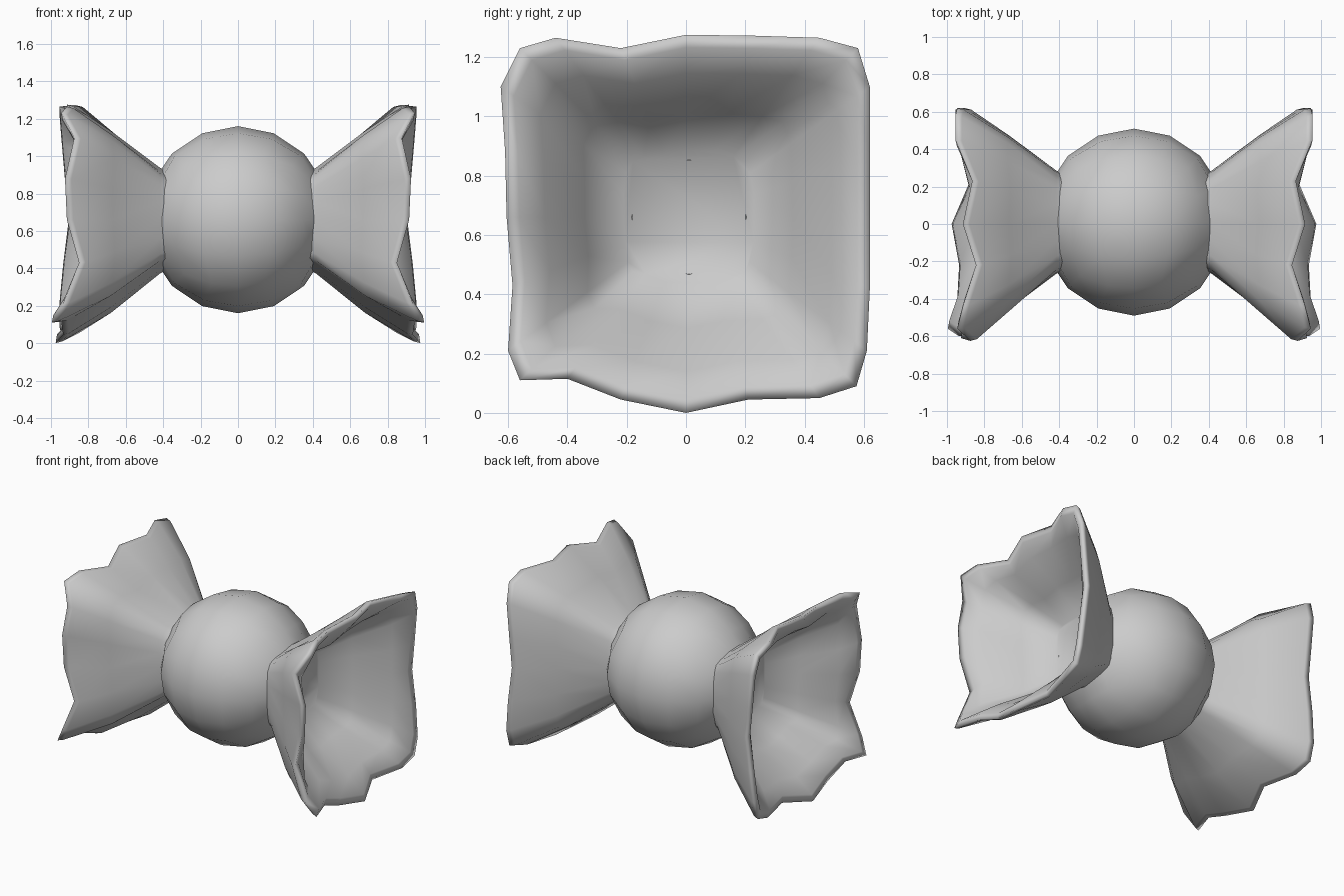
import bpy, bmesh, math
from mathutils import Vector

if "Cube" in bpy.data.objects:
    bpy.data.objects.remove(bpy.data.objects["Cube"])

CENTRE = Vector((0, 0.01, 0.66))


def finish(name, bm, angle):
    bmesh.ops.recalc_face_normals(bm, faces=bm.faces)
    me = bpy.data.meshes.new(name)
    bm.to_mesh(me)
    bm.free()
    for p in me.polygons:
        p.use_smooth = True
    me.set_sharp_from_angle(angle=math.radians(angle))
    ob = bpy.data.objects.new(name, me)
    bpy.context.collection.objects.link(ob)
    return ob


# round sweet: cube subdivided 4x4 per side, rounded to a ball, open inside the wrapper necks
bm = bmesh.new()
bmesh.ops.create_cube(bm, size=2)
bmesh.ops.subdivide_edges(bm, edges=bm.edges[:], cuts=3, use_grid_fill=True)
for v in bm.verts:
    v.co = Vector([math.tan(c * math.pi / 4) for c in v.co]).normalized() * 0.5 + CENTRE
caps = [f for f in bm.faces if abs(f.calc_center_median().x) > 0.43]
bmesh.ops.delete(bm, geom=caps, context='FACES')
finish("sweet", bm, 60)

# crumpled rim of the wrapper end: (x, y, z) all around the square
RIM = [
    (.96, .58, 1.23), (.96, .45, 1.265), (.87, .23, 1.272), (.92, 0, 1.275),
    (.85, -.22, 1.23), (.92, -.44, 1.265), (.95, -.56, 1.23),
    (.88, -.625, 1.10), (.93, -.61, .88), (.92, -.605, .66), (.855, -.585, .43),
    (.94, -.60, .21), (1.0, -.56, .11),
    (.95, -.40, .115), (.94, -.22, .045), (.98, 0, 0), (.89, .21, .045),
    (.95, .45, .05), (.96, .575, .09),
    (.96, .61, .21), (.94, .62, .42), (.91, .62, .66), (.93, .62, .87), (.95, .62, 1.10),
]


def ring(bm, sign, scale, x=None, inset_x=0.0, roundness=0.0):
    """Scaled copy of the rim, blended towards a circle by roundness."""
    out = []
    for rx, ry, rz in RIM:
        d = Vector((ry - 0.01, rz - 0.66))
        d = d.lerp(d.normalized() * 0.64, roundness) * scale
        px = rx - inset_x if x is None else x + (rx - 0.93) * 0.5 * max(0, scale - 0.45)
        out.append(bm.verts.new((sign * px, 0.01 + d.x, 0.66 + d.y)))
    return out


def wrapper(name, sign):
    bm = bmesh.new()
    rings = [
        ring(bm, sign, 0.41, 0.37, roundness=0.6),    # tucked inside the ball
        ring(bm, sign, 0.44, 0.415, roundness=0.5),   # neck
        ring(bm, sign, 0.755, 0.67, roundness=0.1),   # outer flare
        ring(bm, sign, 0.985, None, 0.04),            # outer rim
        ring(bm, sign, 1.0, None, 0.005),             # lip
        ring(bm, sign, 0.93, None, 0.012),            # inner lip
        ring(bm, sign, 0.79, 0.84),                   # inner rim
        ring(bm, sign, 0.57, 0.63, roundness=0.1),    # inner flare
        ring(bm, sign, 0.36, 0.46, roundness=0.4),    # bottom of the cup
    ]
    n = len(RIM)
    for a, b in zip(rings, rings[1:]):
        for i in range(n):
            j = (i + 1) % n
            bm.faces.new((a[i], a[j], b[j], b[i]))
    bm.faces.new(rings[-1])
    return finish(name, bm, 180)


# two mirrored flared wrapper ends
wrapper("wrapper_right", 1)
wrapper("wrapper_left", -1)
